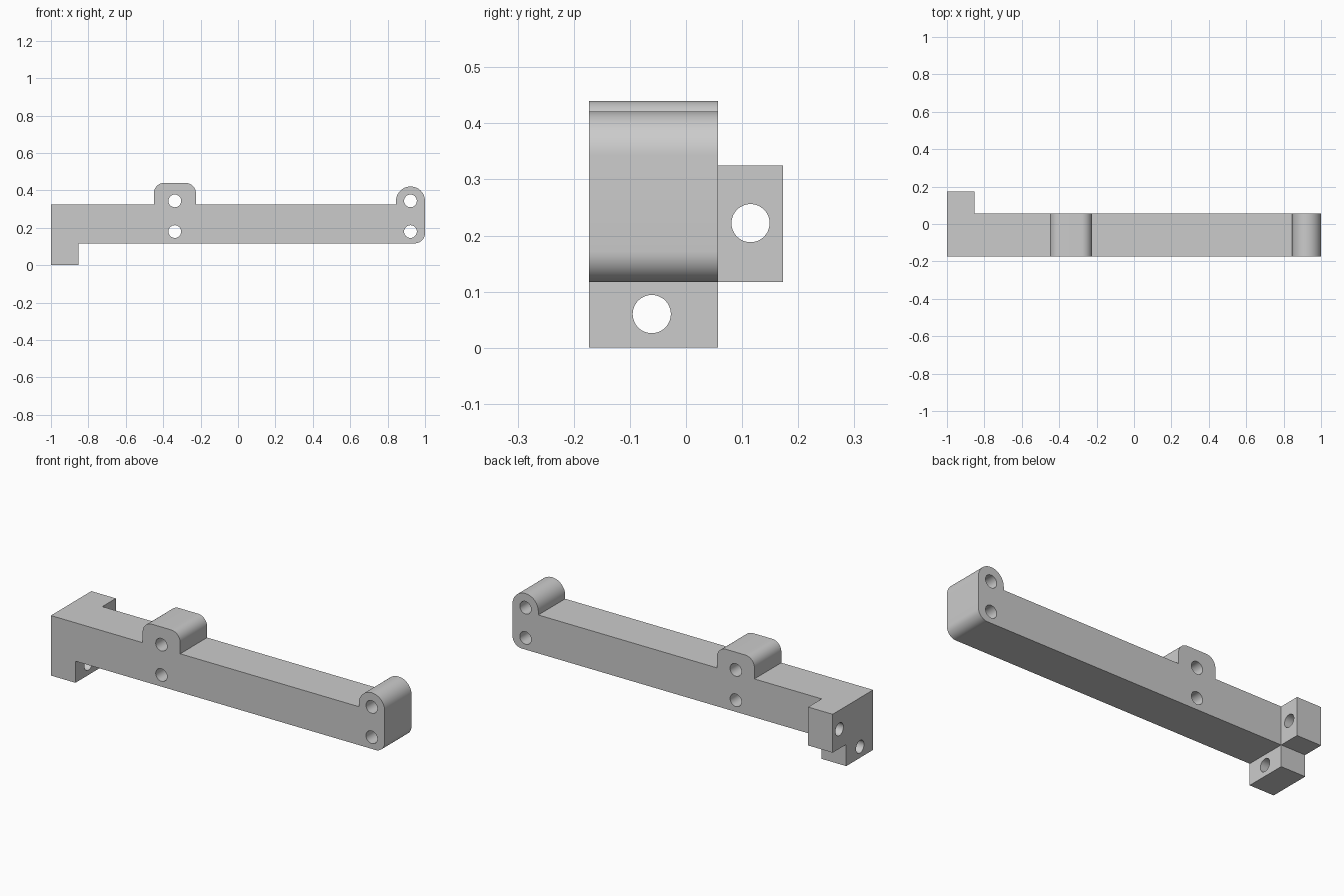
import bpy
import bmesh
from math import pi, sin, cos, radians
from mathutils import Vector, Matrix

cube = bpy.data.objects.get("Cube")
if cube:
    bpy.data.objects.remove(cube, do_unlink=True)

# Main dimensions
FRONT, BACK, REAR = -0.173, 0.057, 0.173
BOTTOM, TOP = 0.117, 0.325
TAB_X = -0.853
HOLE_R = 0.034

grey = bpy.data.materials.new("light grey")
grey.use_nodes = True
colour = (0.6, 0.6, 0.6, 1)
grey.diffuse_color = colour
grey.node_tree.nodes["Principled BSDF"].inputs["Base Color"].default_value = colour


def make_object(name, bm):
    bmesh.ops.recalc_face_normals(bm, faces=bm.faces)
    mesh = bpy.data.meshes.new(name)
    bm.to_mesh(mesh)
    bm.free()
    mesh.materials.append(grey)
    obj = bpy.data.objects.new(name, mesh)
    bpy.context.collection.objects.link(obj)
    return obj


def rounded(outline, steps=12):
    """Replace each (x, z, radius) corner with a fillet arc."""
    points = []
    for i, (x, z, r) in enumerate(outline):
        p = Vector((x, z))
        if not r:
            points.append(p)
            continue
        a = (Vector(outline[i - 1][:2]) - p).normalized()
        b = (Vector(outline[(i + 1) % len(outline)][:2]) - p).normalized()
        centre = p + (a + b) * r
        for s in range(steps + 1):
            t = s / steps * pi / 2
            points.append(centre - b * r * cos(t) - a * r * sin(t))
    return points


def prism(name, points, y0, y1):
    bm = bmesh.new()
    face = bm.faces.new([bm.verts.new((x, y0, z)) for x, z in points])
    new = bmesh.ops.extrude_face_region(bm, geom=[face])["geom"]
    bmesh.ops.translate(bm, vec=(0, y1 - y0, 0),
                        verts=[v for v in new if isinstance(v, bmesh.types.BMVert)])
    return make_object(name, bm)


def drill(name, location, axis, length):
    bm = bmesh.new()
    bmesh.ops.create_cone(bm, cap_ends=True, segments=48, radius1=HOLE_R, radius2=HOLE_R,
                          depth=length,
                          matrix=Matrix.Translation(location) @ Matrix.Rotation(pi / 2, 4, axis))
    return make_object(name, bm)


def combine(target, other, operation):
    mod = target.modifiers.new(operation, "BOOLEAN")
    mod.operation = operation
    mod.solver = "EXACT"
    mod.object = other
    bpy.context.view_layer.objects.active = target
    bpy.ops.object.modifier_apply(modifier=mod.name)
    bpy.data.objects.remove(other, do_unlink=True)


# Bar with lower tab, middle lug and round end lug
END_R = 0.0774
body = prism("mounting_bar", rounded([
    (-1, 0, 0), (TAB_X, 0, 0), (TAB_X, BOTTOM, 0),
    (1, BOTTOM, 0.055),
    (1, 0.421, END_R), (0.845, 0.421, END_R), (0.845, TOP, 0),
    (-0.225, TOP, 0), (-0.225, 0.44, 0.055), (-0.45, 0.44, 0.055), (-0.45, TOP, 0),
    (-1, TOP, 0),
]), FRONT, BACK)

# Rear tab
rear_tab = prism("rear_tab", [(-1, BOTTOM), (TAB_X, BOTTOM), (TAB_X, TOP), (-1, TOP)],
                 BACK - 0.05, REAR)
combine(body, rear_tab, "UNION")

# Cross holes through the lugs
for x in (-0.338, 0.922):
    for z in (0.18, 0.344):
        combine(body, drill("lug_hole", (x, 0, z), "X", 1), "DIFFERENCE")

# Lengthwise holes through the two tabs
for y, z in ((-0.061, 0.06), (0.115, 0.222)):
    combine(body, drill("tab_hole", (-0.927, y, z), "Y", 0.3), "DIFFERENCE")

# Smooth rounds, sharp corners
bpy.ops.object.select_all(action="DESELECT")
body.select_set(True)
bpy.context.view_layer.objects.active = body
bpy.ops.object.shade_smooth_by_angle(angle=radians(30))
